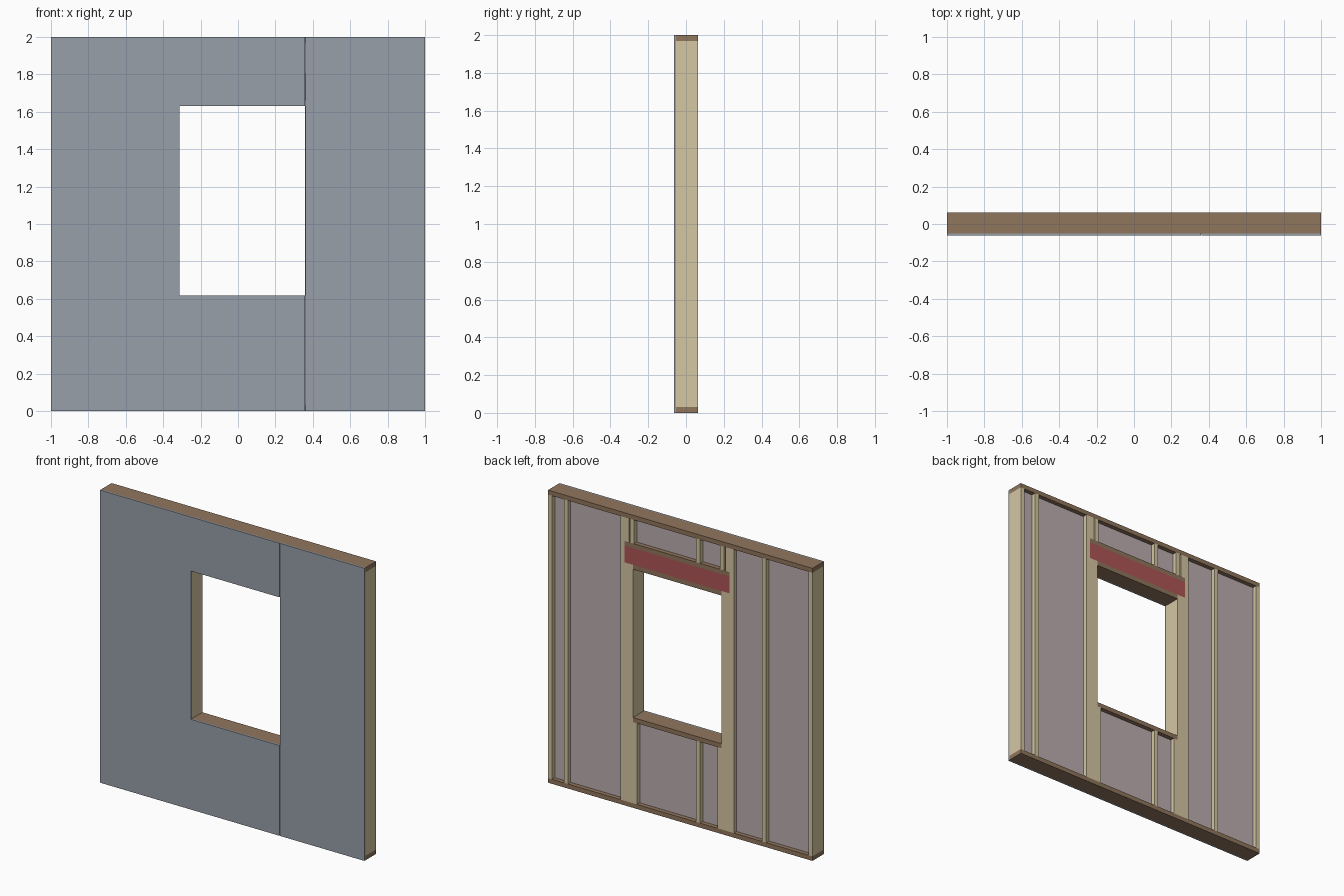
import bpy, bmesh

if "Cube" in bpy.data.objects:
    bpy.data.objects.remove(bpy.data.objects["Cube"])

T = 0.031                       # lumber thickness
Y0, YS, Y1 = -0.0625, -0.052, 0.0625   # sheathing face, framing front, framing back
YI = Y1 - 0.03                  # insulation face
L, R = -0.312, 0.358            # window opening
SILL, HEAD = 0.617, 1.63
HDR_B, HDR_T = HEAD + T, HEAD + T + 0.115
TOP_SILL = HDR_T + T


def material(name, rgb):
    m = bpy.data.materials.new(name)
    m.diffuse_color = (*rgb, 1)
    m.use_nodes = True
    m.node_tree.nodes["Principled BSDF"].inputs["Base Color"].default_value = m.diffuse_color
    return m


STUD = material("stud_wood", (0.67, 0.57, 0.37))
PLATE = material("plate_wood", (0.28, 0.18, 0.11))
HEADER = material("header_red", (0.42, 0.09, 0.09))
SHEATH = material("sheathing_grey", (0.31, 0.35, 0.40))
INSUL = material("insulation_pink", (0.50, 0.42, 0.43))


def prism(name, outline, y0, y1, mat):
    """Extrude an x-z outline from y0 to y1."""
    bm = bmesh.new()
    face = bm.faces.new([bm.verts.new((x, y0, z)) for x, z in outline])
    out = bmesh.ops.extrude_face_region(bm, geom=[face])["geom"]
    bmesh.ops.translate(bm, vec=(0, y1 - y0, 0),
                        verts=[v for v in out if isinstance(v, bmesh.types.BMVert)])
    bmesh.ops.recalc_face_normals(bm, faces=bm.faces)
    me = bpy.data.meshes.new(name)
    bm.to_mesh(me)
    bm.free()
    me.materials.append(mat)
    ob = bpy.data.objects.new(name, me)
    bpy.context.collection.objects.link(ob)


def board(name, x0, x1, z0, z1, mat, y0=YS, y1=Y1):
    prism(name, [(x0, z0), (x1, z0), (x1, z1), (x0, z1)], y0, y1, mat)


def bay(name, lefts, z0, z1, x0=None, x1=None):
    """Studs at the given left edges, with insulation in every gap between."""
    for x in lefts:
        board(name, x, x + T, z0, z1, STUD)
    lefts = sorted(lefts)
    starts = ([x0] if x0 is not None else []) + [x + T for x in lefts]
    ends = lefts[0 if x0 is not None else 1:] + ([x1] if x1 is not None else [])
    for a, b in zip(starts, ends):
        if b - a > 0.002:
            board("insulation", a, b, z0, z1, INSUL, YS, YI)


# plates
board("bottom_plate", -1, 1, 0, T, PLATE)
board("top_plate", -1, 1, 2 - T, 2, PLATE)

# full-height studs either side, ending in the king studs
king_l, king_r = L - 3 * T, R + 2 * T
bay("wall_stud", [-1, -0.635 - T / 2, king_l], T, 2 - T)
bay("wall_stud", [king_r, 0.865 - T / 2, 1 - T], T, 2 - T)

# doubled jack studs carrying the header
for x in (L - 2 * T, L - T, R, R + T):
    board("jack_stud", x, x + T, T, HDR_B, STUD)

# window sill, header and its plates
board("window_sill", L, R, SILL - T, SILL, PLATE)
board("header_bottom_plate", L, R, HEAD, HDR_B, PLATE)
board("header", L - 2 * T, R + 2 * T, HDR_B, HDR_T, HEADER)
board("header_top_plate", L - 2 * T, R + 2 * T, HDR_T, TOP_SILL, PLATE)

# short studs below and above the window
bay("lower_cripple_stud", [L, -0.135 - T / 2, R - T], T, SILL - T)
bay("upper_cripple_stud", [L - 2 * T, -0.315 - T / 2, -0.135 - T / 2,
                           0.365 - T / 2, R + T], TOP_SILL, 2 - T)

# two sheathing panels meeting at the right edge of the window
S = R + 0.001
prism("sheathing_left", [(-1, 0), (R, 0), (R, SILL), (L, SILL), (L, HEAD),
                         (R, HEAD), (R, 2), (-1, 2)], Y0, YS, SHEATH)
board("sheathing_right", S + 0.001, 1, 0, 2, SHEATH, Y0, YS)
